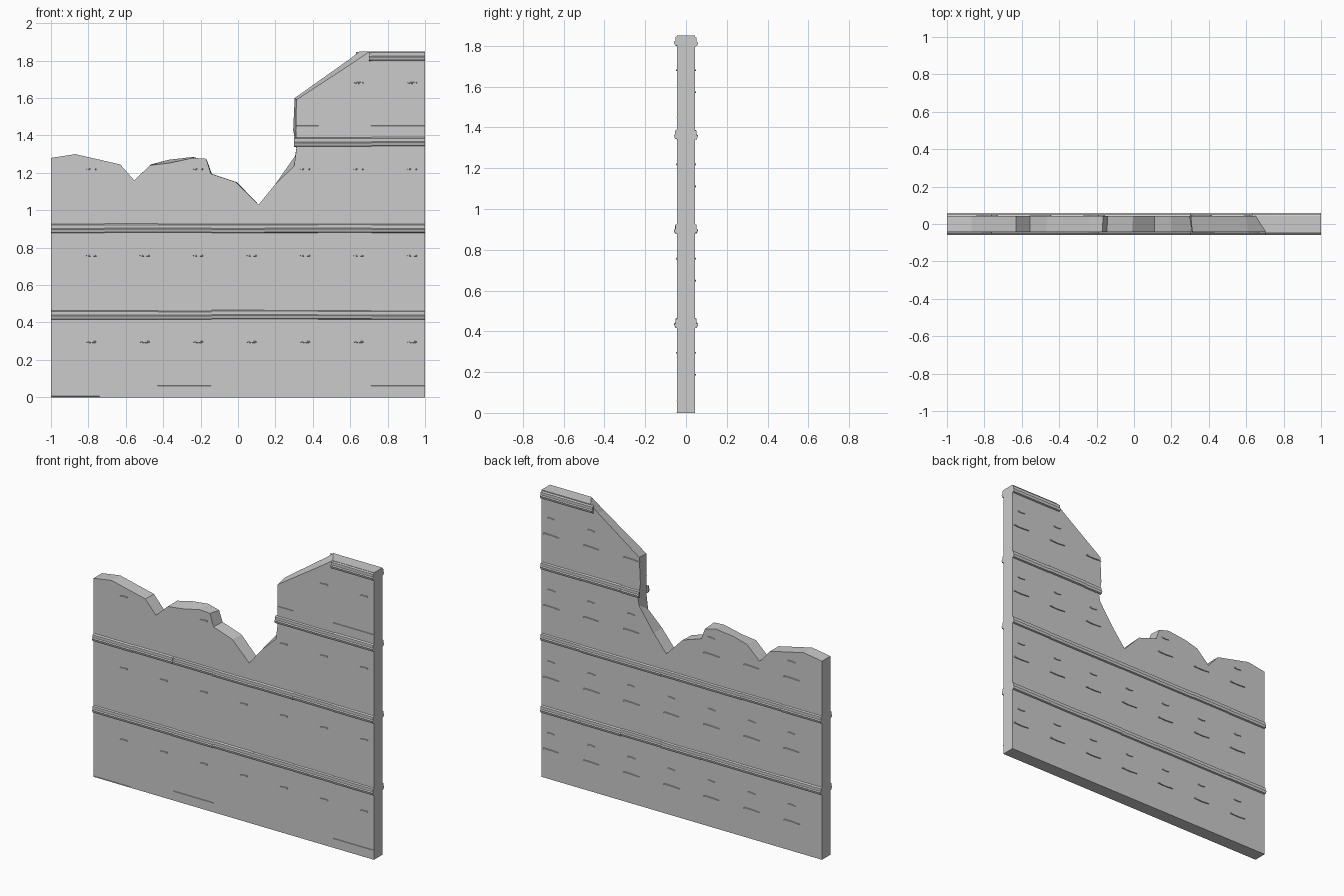
import bpy, bmesh, random
from mathutils import Vector

if "Cube" in bpy.data.objects:
    bpy.data.objects.remove(bpy.data.objects["Cube"])

random.seed(4)
D = 0.043            # half thickness of the slab
PLANK = 2 / 7        # width of one wall segment
LEVEL = 0.462        # height of one wall course


def make_object(name, bm):
    bmesh.ops.recalc_face_normals(bm, faces=bm.faces)
    mesh = bpy.data.meshes.new(name)
    bm.to_mesh(mesh)
    bm.free()
    ob = bpy.data.objects.new(name, mesh)
    bpy.context.collection.objects.link(ob)
    return ob


def loft(bm, rings):
    """Skin matching closed rings and cap both ends."""
    vs = [[bm.verts.new(p) for p in r] for r in rings]
    n = len(vs[0])
    for a, b in zip(vs, vs[1:]):
        for i in range(n):
            bm.faces.new((a[i], a[(i + 1) % n], b[(i + 1) % n], b[i]))
    bm.faces.new(vs[0])
    bm.faces.new(vs[-1])


# Broken wall slab: front and back outlines of the torn edge differ slightly
front = [(-1, 1.28), (-.87, 1.30), (-.63, 1.245), (-.555, 1.16), (-.47, 1.24),
         (-.37, 1.252), (-.24, 1.28), (-.17, 1.275), (-.145, 1.195), (-.01, 1.15),
         (.11, 1.03), (.2, 1.14), (.30, 1.235), (.312, 1.33), (.31, 1.43),
         (.312, 1.59), (.61, 1.785), (.705, 1.85), (1, 1.85)]
back = [(-1, 1.28), (-.87, 1.30), (-.63, 1.245), (-.555, 1.16), (-.465, 1.245),
        (-.37, 1.27), (-.24, 1.285), (-.165, 1.265), (-.14, 1.195), (-.005, 1.15),
        (.11, 1.03), (.2, 1.14), (.305, 1.29), (.312, 1.33), (.295, 1.43),
        (.303, 1.60), (.60, 1.81), (.65, 1.85), (1, 1.85)]
bm = bmesh.new()
loft(bm, [[(x, y, z) for x, z in [(1, 0), (-1, 0)] + prof]
          for prof, y in ((front, -D), (back, D))])
make_object("broken_wall", bm)

# Horizontal ridges, one short length per wall segment, on both faces
RIDGE = [(.04, .0), (.054, .004), (.059, .02), (.052, .025), (.052, .043), (.04, .05)]


def ridge(name, z, x_start, side):
    bm = bmesh.new()
    for i in range(7):
        x0, x1 = max(-1 + i * PLANK, x_start), -1 + (i + 1) * PLANK
        if x1 - x0 < .01:
            continue
        dz, dy = random.uniform(-.002, .002), random.uniform(-.001, .001)
        loft(bm, [[(x, side * (y + dy), z + h + dz) for y, h in RIDGE]
                  for x in (x0, x1)])
    make_object(name, bm)


for side, label in ((-1, "front"), (1, "back")):
    for level, x_start in ((1, -1), (2, -1), (3, .30)):
        ridge(f"{label}_ridge_{level}", level * LEVEL - .046, x_start, side)
    ridge(f"{label}_ridge_top", 1.798, .70 if side < 0 else .63, side)


# Small chips that poke out of the surface
def chip(bm, x, z, length, height, side, out):
    # tapered sliver: a pointed lens with a raised middle
    outline = [(-.5, 0), (-.1, .4), (.45, .5), (.5, -.3), (0, -.5)]
    base = [(x + u * length, side * (D - .003), z + v * height) for u, v in outline]
    top = [(x + u * length * .8, side * (D + out), z + v * height * .6)
           for u, v in outline]
    loft(bm, [base, top])


def surface_height(x):
    for (xa, za), (xb, zb) in zip(front, front[1:]):
        if xa <= x <= xb and xb > xa:
            return za + (zb - za) * (x - xa) / (xb - xa)
    return 1.85


for side, label in ((-1, "front"), (1, "back")):
    bm = bmesh.new()
    for level in range(4):
        for i in range(7):
            x = -.785 + i * PLANK
            z = .295 + level * LEVEL
            if z + .04 < surface_height(x):
                chip(bm, x, z, .06, .012, side, .005)
            z = .187 + level * LEVEL
            if side > 0 and z + .04 < surface_height(x):
                chip(bm, x + .0, z, .13, .012, side, .006)
    make_object(f"{label}_chips", bm)

# Thin raised seams on single segments of the front
bm = bmesh.new()
for x0, x1, z in ((-.43, -.145, .06), (.71, 1, .06), (-1, -.74, .004),
                  (.31, .43, 1.45), (.71, 1, 1.45)):
    r = [(-D + .003, -.003), (-D - .003, -.001), (-D - .003, .001), (-D + .003, .003)]
    loft(bm, [[(x, y, z + h) for y, h in r] for x in (x0, x1)])
make_object("front_seams", bm)
